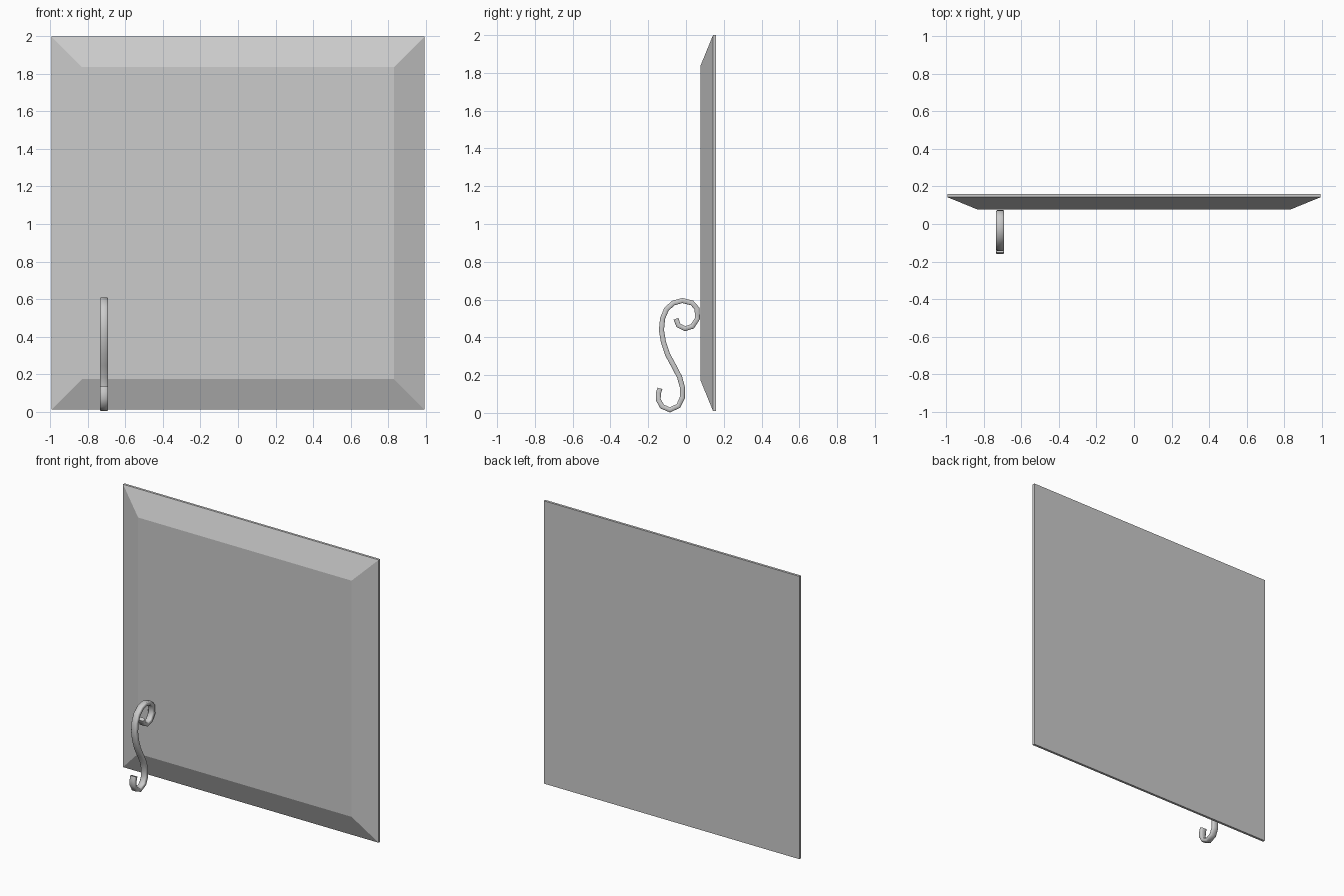
import bpy, bmesh
from mathutils import Vector

if "Cube" in bpy.data.objects:
    bpy.data.objects.remove(bpy.data.objects["Cube"])


def make_object(name, bm):
    bmesh.ops.recalc_face_normals(bm, faces=bm.faces[:])
    mesh = bpy.data.meshes.new(name)
    bm.to_mesh(mesh)
    bm.free()
    obj = bpy.data.objects.new(name, mesh)
    bpy.context.collection.objects.link(obj)
    return obj


def bridge_rings(bm, rings):
    """Skin a list of point rings and cap both ends."""
    rings = [[bm.verts.new(p) for p in ring] for ring in rings]
    for a, b in zip(rings, rings[1:]):
        for i in range(len(a)):
            j = (i + 1) % len(a)
            bm.faces.new((a[i], a[j], b[j], b[i]))
    bm.faces.new(rings[0])
    bm.faces.new(rings[-1])


# Bevelled panel: back face, thin rim, sloped border, raised front
def rect(half, y, zc=1.005):
    return [(-half, y, zc - half), (half, y, zc - half),
            (half, y, zc + half), (-half, y, zc + half)]


bm = bmesh.new()
bridge_rings(bm, [rect(0.995, 0.16), rect(0.995, 0.143), rect(0.831, 0.076)])
make_object("bevelled_panel", bm)

# S-shaped scroll: chamfered strip swept along a (y, z) centreline
path = [(-.053, .498), (-.04, .463), (-.005, .446), (.034, .458), (.061, .5),
        (.058, .553), (.032, .582), (-.019, .595), (-.066, .582), (-.103, .55),
        (-.124, .5), (-.130, .437), (-.119, .373), (-.098, .31), (-.066, .251),
        (-.034, .19), (-.019, .135), (-.019, .082), (-.04, .037), (-.085, .016),
        (-.127, .034), (-.147, .071), (-.146, .104), (-.138, .13)]
W, T, C = 0.0215, 0.0135, 0.005       # half width, half thickness, chamfer
section = [(-W + C, -T), (W - C, -T), (W, -T + C), (W, T - C),
           (W - C, T), (-W + C, T), (-W, T - C), (-W, -T + C)]
pts = [Vector(p) for p in path]
rings = []
for i, p in enumerate(pts):
    d = (pts[min(i + 1, len(pts) - 1)] - pts[max(i - 1, 0)]).normalized()
    n = Vector((-d.y, d.x))
    rings.append([(-0.714 + u, p.x + n.x * v, p.y + n.y * v) for u, v in section])
bm = bmesh.new()
bridge_rings(bm, rings)
scroll = make_object("scroll_support", bm)

bpy.context.view_layer.objects.active = scroll
scroll.select_set(True)
bpy.ops.object.shade_smooth_by_angle(angle=0.9)
